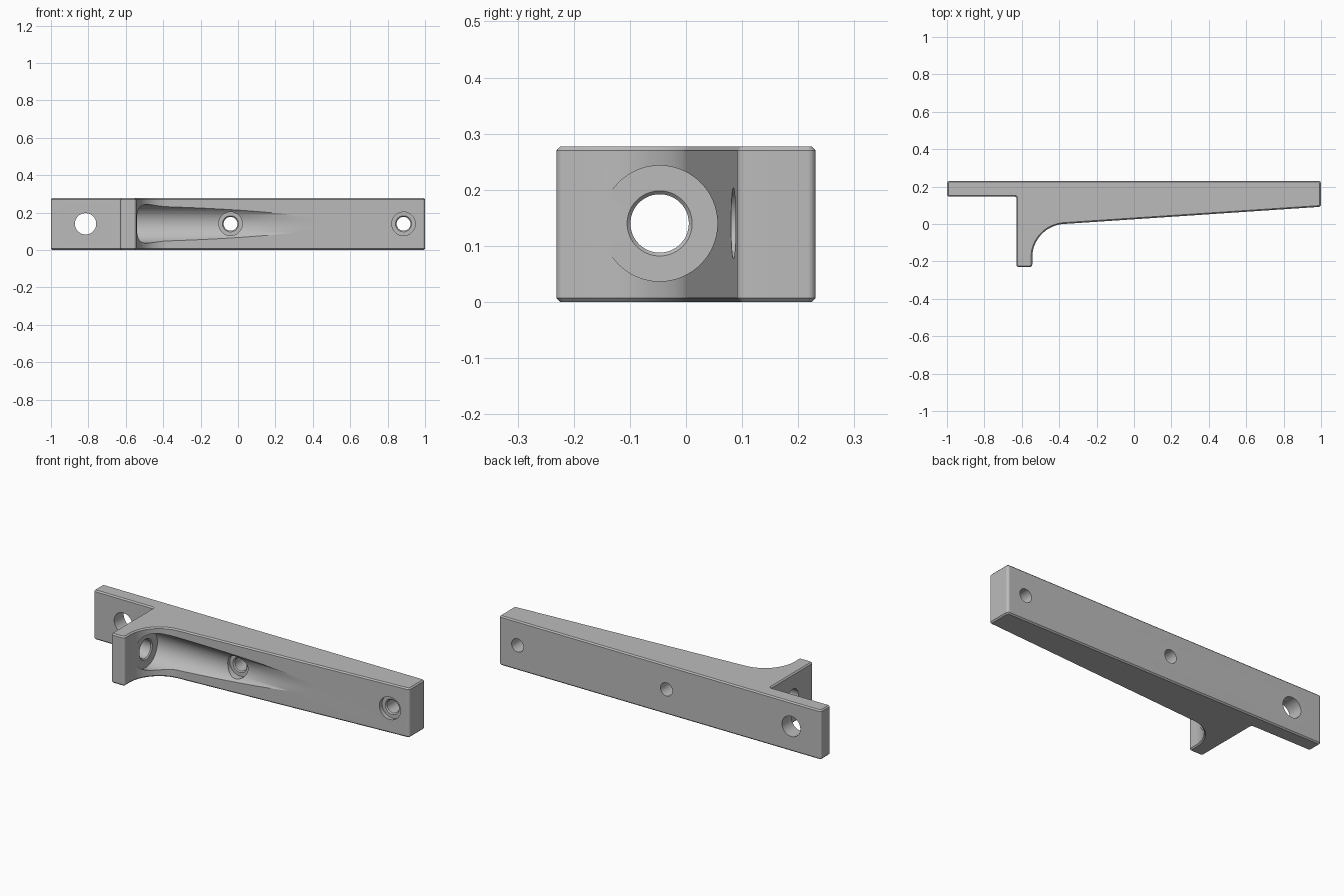
import bpy, bmesh, math
from mathutils import Vector

cube = bpy.data.objects.get("Cube")
if cube:
    bpy.data.objects.remove(cube, do_unlink=True)

HEIGHT, MID = 0.277, 0.14

grey = bpy.data.materials.new("light grey")
grey.use_nodes = True
colour = (0.5, 0.5, 0.5, 1)
grey.diffuse_color = colour
grey.node_tree.nodes["Principled BSDF"].inputs["Base Color"].default_value = colour


def make_object(name, bm):
    bmesh.ops.recalc_face_normals(bm, faces=bm.faces)
    mesh = bpy.data.meshes.new(name)
    bm.to_mesh(mesh)
    bm.free()
    obj = bpy.data.objects.new(name, mesh)
    bpy.context.collection.objects.link(obj)
    return obj


def rounded(corners):
    """Replace each (x, y, radius) corner with a tangent arc."""
    points = []
    for i, (x, y, r) in enumerate(corners):
        p = Vector((x, y))
        a = (Vector(corners[i - 1][:2]) - p).normalized()
        b = (Vector(corners[(i + 1) % len(corners)][:2]) - p).normalized()
        half = a.angle(b) / 2
        centre = p + (a + b).normalized() * r / math.sin(half)
        start = p + a * r / math.tan(half) - centre
        end = p + b * r / math.tan(half) - centre
        steps = 24 if r > 0.1 else 4
        sweep = start.angle(end)
        for k in range(steps + 1):
            t = k / steps
            points.append(centre + (start * math.sin((1 - t) * sweep)
                                    + end * math.sin(t * sweep)) / math.sin(sweep))
    return points


def bore(axis, centre, profile, sides=72):
    """Turned cutter: profile holds (distance along axis, radius)."""
    bm = bmesh.new()
    rings = []
    for t, r in profile:
        ring = []
        for k in range(sides):
            a = 2 * math.pi * k / sides
            u, z = centre + r * math.cos(a), MID + r * math.sin(a)
            ring.append(bm.verts.new((t, u, z) if axis == "X" else (u, t, z)))
        rings.append(ring)
    for low, high in zip(rings, rings[1:]):
        for k in range(sides):
            n = (k + 1) % sides
            bm.faces.new((low[k], low[n], high[n], high[k]))
    bm.faces.new(rings[0])
    bm.faces.new(rings[-1])
    cutter = make_object("bore_cutter", bm)
    cutter.hide_render = True
    return cutter


# Bracket body: rounded outline, extruded, with chamfered top and bottom
outline = rounded([
    (-1, 0.231, 0.012), (-1, 0.146, 0.012), (-0.629, 0.146, 0.008),
    (-0.629, -0.231, 0.014), (-0.544, -0.231, 0.014),
    (-0.544, -0.011, 0.18), (1, 0.092, 0.014), (1, 0.231, 0.014)])
bm = bmesh.new()
base = bm.faces.new([bm.verts.new((p.x, p.y, 0)) for p in outline])
top = bmesh.ops.extrude_face_region(bm, geom=[base])["geom"]
bmesh.ops.translate(bm, vec=(0, 0, HEIGHT),
                    verts=[g for g in top if isinstance(g, bmesh.types.BMVert)])
rims = [e for e in bm.edges if abs(e.verts[0].co.z - e.verts[1].co.z) < 0.001]
bmesh.ops.bevel(bm, geom=rims, offset=0.007, offset_type="OFFSET",
                segments=1, affect="EDGES")
bracket = make_object("bracket", bm)
bracket.data.materials.append(grey)

# Arm hole with tool relief, plain plate hole and two counterbored screw holes
cutters = [
    bore("X", -0.047, [(-0.75, 0.052), (-0.546, 0.052), (-0.54, 0.058),
                       (-0.54, 0.103), (1.1, 0.103)], 96),
    bore("Y", -0.815, [(0.05, 0.057), (0.3, 0.057)]),
]
for x, floor in ((-0.04, 0.075), (0.885, 0.105)):
    cutters.append(bore("Y", x, [(-0.2, 0.063), (floor, 0.063), (floor, 0.043),
                                 (floor + 0.006, 0.037), (0.3, 0.037)]))

bpy.context.view_layer.objects.active = bracket
for cutter in cutters:
    cut = bracket.modifiers.new("cut", "BOOLEAN")
    cut.operation = "DIFFERENCE"
    cut.solver = "EXACT"
    cut.object = cutter
    bpy.ops.object.modifier_apply(modifier=cut.name)
    bpy.data.objects.remove(cutter, do_unlink=True)

# Smooth curved walls, crisp edges
bpy.ops.object.select_all(action="DESELECT")
bracket.select_set(True)
bpy.ops.object.shade_smooth_by_angle(angle=math.radians(25))
weighted = bracket.modifiers.new("weighted normals", "WEIGHTED_NORMAL")
weighted.keep_sharp = True
